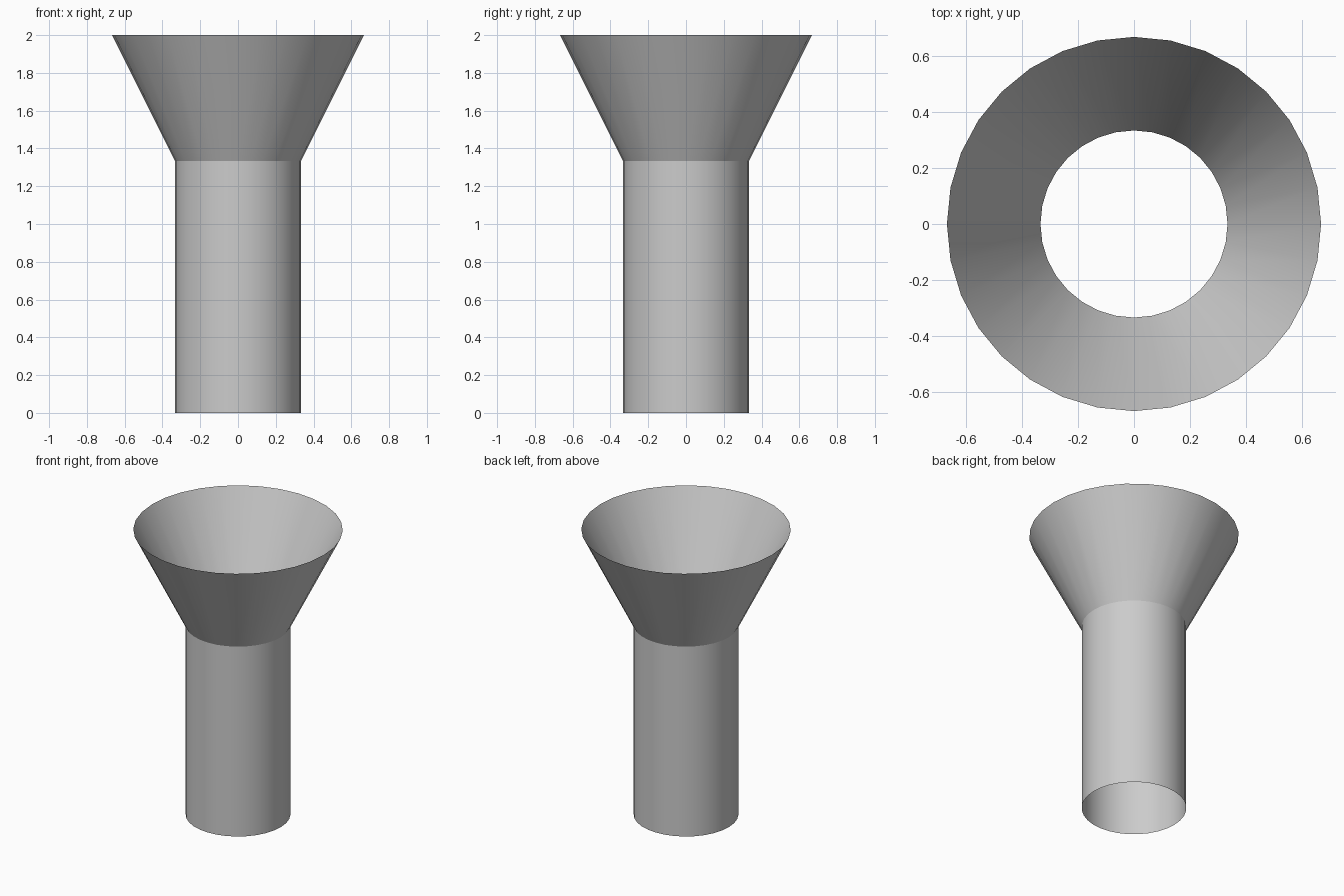
import bpy, bmesh
from math import cos, sin, tau

if "Cube" in bpy.data.objects:
    bpy.data.objects.remove(bpy.data.objects["Cube"])

SIDES = 32


def open_shell(name, r_low, z_low, r_high, z_high):
    """Thin open-ended wall between two rings."""
    bm = bmesh.new()
    rings = [[bm.verts.new((r * cos(tau * i / SIDES), r * sin(tau * i / SIDES), z))
              for i in range(SIDES)]
             for r, z in ((r_low, z_low), (r_high, z_high))]
    low, high = rings
    for i in range(SIDES):
        j = (i + 1) % SIDES
        bm.faces.new((low[i], low[j], high[j], high[i])).smooth = True
    mesh = bpy.data.meshes.new(name)
    bm.to_mesh(mesh)
    bm.free()
    obj = bpy.data.objects.new(name, mesh)
    bpy.context.collection.objects.link(obj)
    return obj


# Straight pipe, open at both ends
open_shell("pipe", 1 / 3, 0, 1 / 3, 4 / 3)
# Flared mouth, separate so the joint stays crisp
open_shell("flared_mouth", 1 / 3, 4 / 3, 2 / 3, 2)
